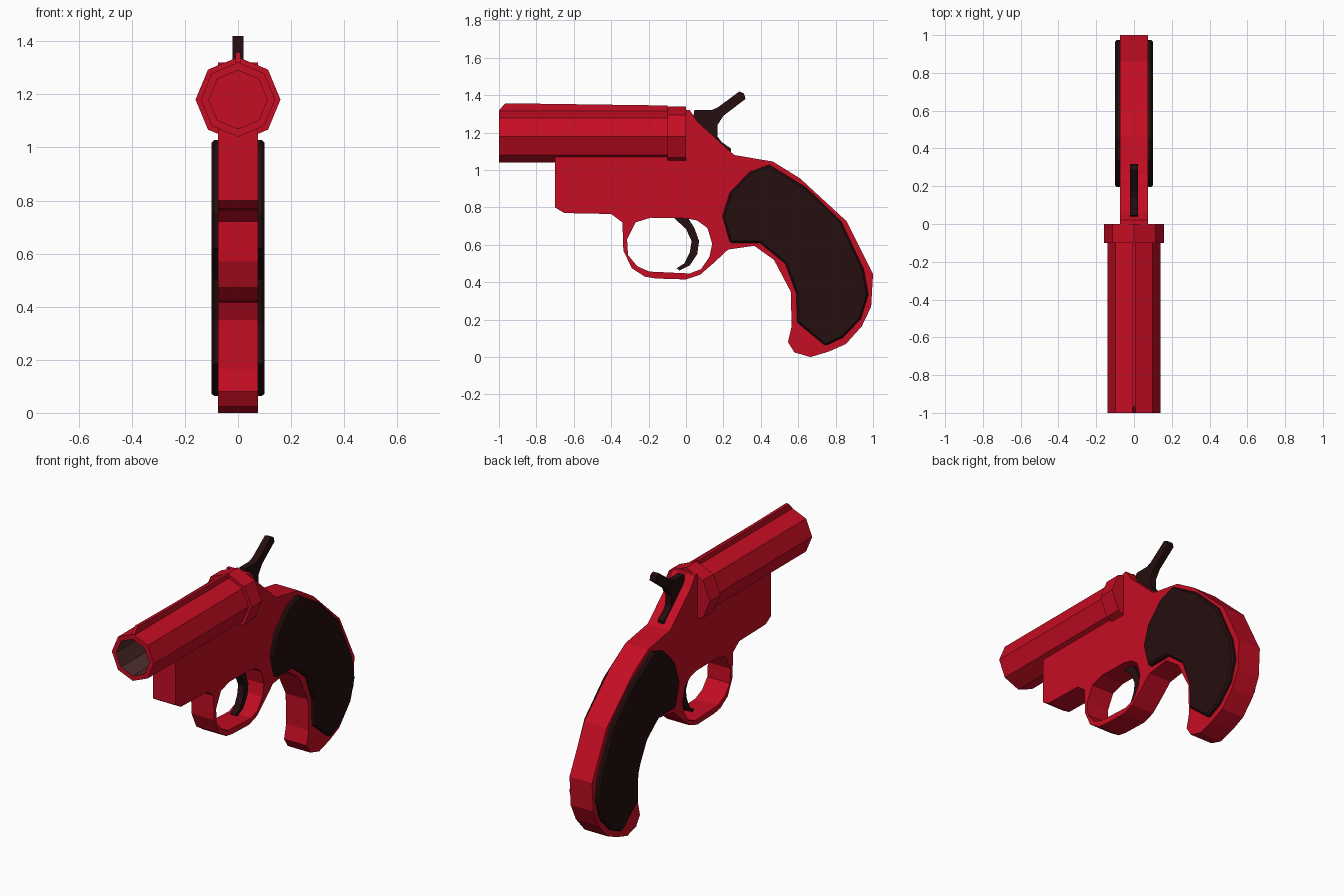
import bpy, bmesh, math
from mathutils import Matrix

if "Cube" in bpy.data.objects:
    bpy.data.objects.remove(bpy.data.objects["Cube"])


def material(name, rgb):
    m = bpy.data.materials.new(name)
    m.diffuse_color = (*rgb, 1)
    m.use_nodes = True
    m.node_tree.nodes["Principled BSDF"].inputs["Base Color"].default_value = m.diffuse_color
    return m


RED = material("red", (0.56, 0.004, 0.017))
DARK = material("dark_brown", (0.019, 0.0045, 0.0045))
BORE = material("bore_grey_brown", (0.08, 0.026, 0.026))

# maps profile (y, z, depth) to world (x = depth)
TO_WORLD = Matrix(((0, 0, 1, 0), (1, 0, 0, 0), (0, 1, 0, 0), (0, 0, 0, 1)))


def add_mesh(name, bm, mats):
    bmesh.ops.recalc_face_normals(bm, faces=bm.faces)
    me = bpy.data.meshes.new(name)
    bm.to_mesh(me)
    bm.free()
    for m in mats:
        me.materials.append(m)
    ob = bpy.data.objects.new(name, me)
    bpy.context.collection.objects.link(ob)
    return ob


def slab(name, outlines, half, mat, x=0.0):
    """Extrude side outlines (the second one is a hole) across x."""
    cu = bpy.data.curves.new(name + "_profile", 'CURVE')
    cu.dimensions = '2D'
    cu.fill_mode = 'BOTH'
    cu.extrude = half
    for pts in outlines:
        sp = cu.splines.new('POLY')
        sp.points.add(len(pts) - 1)
        for p, (y, z) in zip(sp.points, pts):
            p.co = (y, z, 0, 1)
        sp.use_cyclic_u = True
    tmp = bpy.data.objects.new(name + "_profile", cu)
    bpy.context.collection.objects.link(tmp)
    dg = bpy.context.evaluated_depsgraph_get()
    me = bpy.data.meshes.new_from_object(tmp.evaluated_get(dg))
    bm = bmesh.new()
    bm.from_mesh(me)
    bpy.data.objects.remove(tmp)
    bpy.data.curves.remove(cu)
    bpy.data.meshes.remove(me)
    bmesh.ops.remove_doubles(bm, verts=bm.verts, dist=0.0005)
    if len(outlines) == 1:
        bmesh.ops.dissolve_limit(bm, angle_limit=0.02, verts=bm.verts, edges=bm.edges)
    bm.transform(Matrix.Translation((x, 0, 0)) @ TO_WORLD)
    for f in bm.faces:
        f.smooth = False
        f.material_index = 0
    return add_mesh(name, bm, [mat])


def octagon(bm, r, y):
    return [bm.verts.new((r * math.cos(i * math.pi / 4), y,
                          1.18 + r * math.sin(i * math.pi / 4))) for i in range(8)]


def bridge(bm, a, b, idx=0):
    for i in range(8):
        j = (i + 1) % 8
        bm.faces.new((a[i], a[j], b[j], b[i])).material_index = idx


# frame with trigger guard opening
frame = [(-.70, 1.07), (0, 1.07), (0, 1.32), (.02, 1.32), (.06, 1.26), (.235, 1.10),
         (.26, 1.08), (.465, 1.045), (.61, .955), (.86, .725), (1, .445), (.99, .27),
         (.94, .165), (.855, .07), (.765, .03), (.665, 0), (.58, .025), (.545, .08),
         (.565, .165), (.56, .35), (.47, .52), (.365, .595), (.225, .575), (.15, .505),
         (.075, .44), (0, .415), (-.16, .42), (-.22, .43), (-.29, .475), (-.335, .57),
         (-.34, .72), (-.40, .765), (-.65, .77), (-.70, .80)]
guard = [(-.19, .745), (-.27, .72), (-.315, .63), (-.31, .545), (-.26, .485),
         (-.195, .457), (.02, .447), (.08, .47), (.125, .535), (.14, .605),
         (.115, .69), (.06, .73), (0, .742)]
slab("frame", [frame, guard], 0.075, RED)

# grip panels on both sides
grip = [(.445, 1.028), (.34, .99), (.235, .88), (.195, .755), (.235, .61), (.395, .61),
        (.53, .5), (.59, .34), (.595, .185), (.745, .06), (.84, .105), (.935, .205),
        (.975, .335), (.95, .47), (.83, .725), (.645, .905)]
for side, s in (("left", -1), ("right", 1)):
    ob = slab(side + "_grip_panel", [grip], 0.02, DARK, s * 0.08)
    bev = ob.modifiers.new("chamfer", 'BEVEL')
    bev.width = 0.01
    bev.segments = 1
    bev.limit_method = 'ANGLE'
    bev.angle_limit = math.radians(65)

# hammer
slab("hammer", [[(.04, 1.29), (.045, 1.32), (.135, 1.32), (.17, 1.335), (.285, 1.42),
                 (.31, 1.41), (.318, 1.38), (.2, 1.29), (.168, 1.24), (.168, 1.18),
                 (.19, 1.15), (.24, 1.115), (.24, 1.08), (.12, 1.12), (.05, 1.22)]],
     0.02, DARK)

# trigger
slab("trigger", [[(-.08, .78), (-.06, .74), (0, .685), (.03, .62), (.02, .56),
                  (-.01, .50), (-.05, .475), (-.035, .463), (.02, .49), (.06, .55),
                  (.07, .62), (.045, .69), (.01, .745), (.01, .78)]], 0.02, DARK)

# barrel: eight-sided tube with a darker bore
bm = bmesh.new()
rings = [octagon(bm, r, y) for r, y in
         ((0.14, -0.1), (0.14, -1.0), (0.11, -1.0), (0.11, -0.1))]
for k in range(4):
    bridge(bm, rings[k], rings[(k + 1) % 4], 1 if k == 2 else 0)
add_mesh("barrel", bm, [RED, BORE])

# breech collar
bm = bmesh.new()
a, b = octagon(bm, 0.16, -0.1), octagon(bm, 0.16, 0.0)
bridge(bm, a, b)
bm.faces.new(a)
bm.faces.new(b)
add_mesh("breech_collar", bm, [RED])

# sighting rib along the top of the barrel
slab("sight_rib", [[(-1, 1.31), (-1, 1.32), (-.965, 1.357), (-.1, 1.345), (-.1, 1.31)]],
     0.009, RED)
